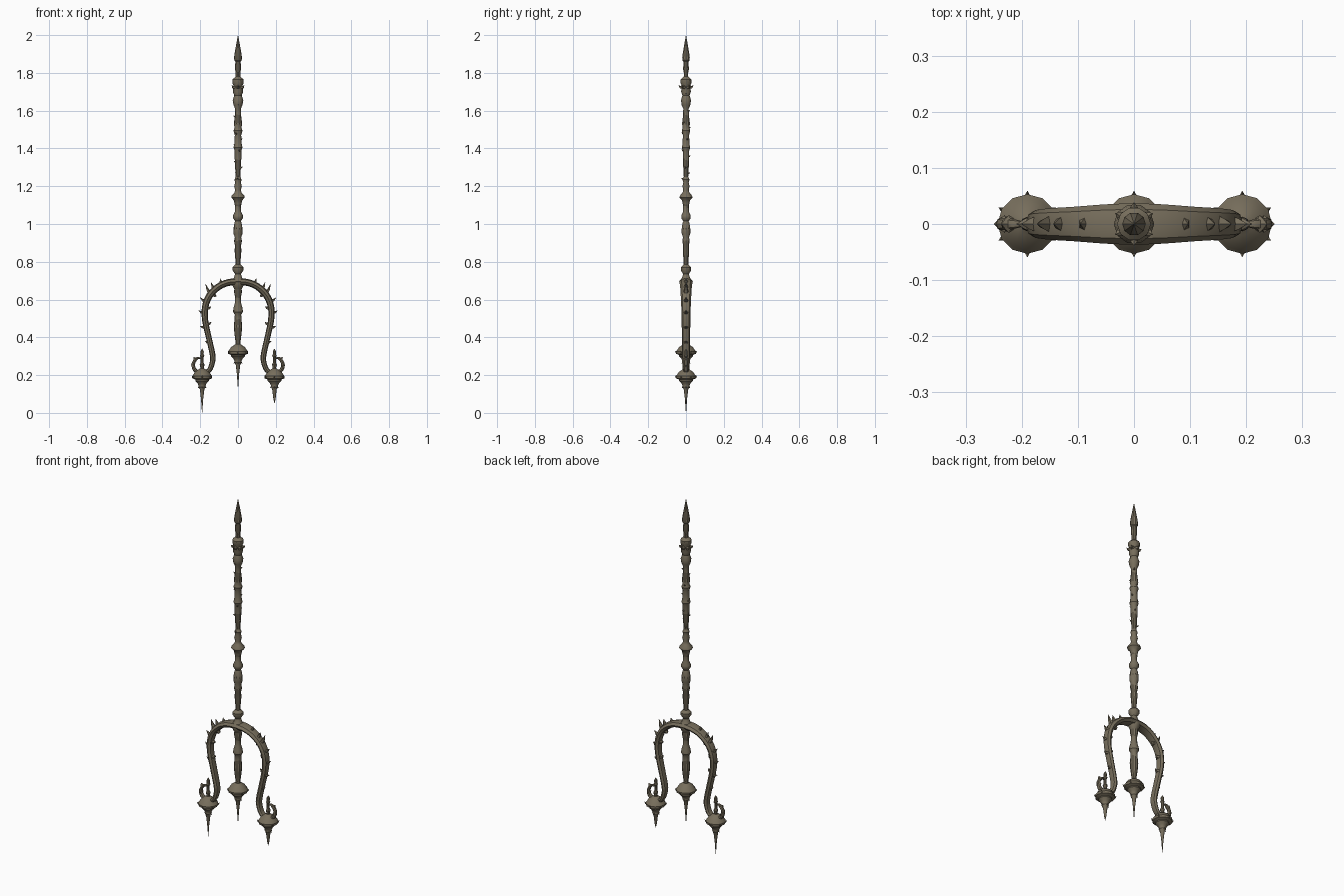
import bpy, bmesh, math
from mathutils import Vector

if "Cube" in bpy.data.objects:
    bpy.data.objects.remove(bpy.data.objects["Cube"])

mat = bpy.data.materials.new("aged bronze")
mat.diffuse_color = (0.185, 0.157, 0.108, 1)
mat.use_nodes = True
mat.node_tree.nodes["Principled BSDF"].inputs["Base Color"].default_value = mat.diffuse_color


def finish(bm, name, angle=35):
    bmesh.ops.recalc_face_normals(bm, faces=bm.faces)
    me = bpy.data.meshes.new(name)
    bm.to_mesh(me)
    bm.free()
    me.materials.append(mat)
    ob = bpy.data.objects.new(name, me)
    bpy.context.collection.objects.link(ob)
    bpy.ops.object.select_all(action='DESELECT')
    ob.select_set(True)
    bpy.context.view_layer.objects.active = ob
    bpy.ops.object.shade_smooth_by_angle(angle=math.radians(angle))
    return ob


def skin(bm, rings):
    """Bridge rings of points into a closed tube."""
    vs = [[bm.verts.new(p) for p in r] for r in rings]
    n = len(vs[0])
    for a, b in zip(vs, vs[1:]):
        for i in range(n):
            j = (i + 1) % n
            bm.faces.new((a[i], a[j], b[j], b[i]))
    bm.faces.new(vs[0][::-1])
    bm.faces.new(vs[-1])


def lathe(bm, profile, x=0.0, n=10):
    """Turn a (radius, z) profile about a vertical axis."""
    skin(bm, [[(x + r * math.cos(2 * math.pi * i / n), r * math.sin(2 * math.pi * i / n), z)
               for i in range(n)] for r, z in profile])


def sweep(bm, pts, radii, side, n=8):
    """Sweep an ellipse (in-plane, sideways radii) along a planar path."""
    pts = [Vector(p) for p in pts]
    side = Vector(side).normalized()
    rings = []
    for k, p in enumerate(pts):
        t = (pts[min(k + 1, len(pts) - 1)] - pts[max(k - 1, 0)]).normalized()
        u = side.cross(t)
        ra, rb = radii[k]
        rings.append([p + u * ra * math.cos(2 * math.pi * i / n) + side * rb * math.sin(2 * math.pi * i / n)
                      for i in range(n)])
    skin(bm, rings)


def thorn(bm, base, out, length, r, hook=(0, 0, 1), wide=1.0):
    """Hooked thorn: leaves along 'out' and bends towards 'hook'."""
    base, out, hook = Vector(base), Vector(out).normalized(), Vector(hook)
    side = out.cross(hook)
    if side.length < 0.05:
        side = Vector((0, 1, 0))
    pts = [base, base + out * length * 0.5, base + out * length * 0.9 + hook * length * 0.4]
    sweep(bm, pts, [(r, r * wide), (r * 0.6, r * 0.6 * wide), (0.0006, 0.0006)], side, 5)


def smooth_path(ctrl, sub=3):
    """Catmull-Rom through tuples of any size."""
    out = []
    for i in range(len(ctrl) - 1):
        p = [ctrl[max(i - 1, 0)], ctrl[i], ctrl[i + 1], ctrl[min(i + 2, len(ctrl) - 1)]]
        for s in range(sub):
            t = s / sub
            out.append(tuple(0.5 * (2 * b + (c - a) * t + (2 * a - 5 * b + 4 * c - d) * t * t
                                    + (3 * b - a - 3 * c + d) * t ** 3) for a, b, c, d in zip(*p)))
    return out + [ctrl[-1]]


# spear tip with its neck
bm = bmesh.new()
lathe(bm, [(.0006, 2.0), (.008, 1.96), (.017, 1.91), (.021, 1.88), (.019, 1.865), (.014, 1.86),
           (.016, 1.82), (.012, 1.80), (.013, 1.75)])
finish(bm, "spear_tip")

# turned upper shaft
bm = bmesh.new()
lathe(bm, [(.013, 1.78), (.030, 1.765), (.030, 1.745), (.024, 1.735), (.027, 1.70), (.020, 1.68),
           (.028, 1.655), (.024, 1.63), (.015, 1.61), (.017, 1.57), (.022, 1.53), (.018, 1.51),
           (.024, 1.495), (.017, 1.47), (.020, 1.42), (.024, 1.405), (.018, 1.39), (.017, 1.33),
           (.013, 1.26), (.012, 1.24)])
# leaf points around the crown
for i in range(6):
    a = math.pi / 6 + i * math.pi / 3
    d = (math.cos(a), math.sin(a), 0)
    thorn(bm, (d[0] * .022, d[1] * .022, 1.725), d, .018, .012, (0, 0, 1), 1.0)
# small thorns winding down the shaft
for i in range(16):
    a, z = i * 2.4, 1.69 - i * .03
    d = (math.cos(a), math.sin(a), -.2)
    thorn(bm, (d[0] * .012, d[1] * .012, z), d, .015, .007)
finish(bm, "upper_shaft")

# turned middle shaft with knops
bm = bmesh.new()
lathe(bm, [(.013, 1.25), (.019, 1.235), (.015, 1.22), (.020, 1.20), (.015, 1.18), (.020, 1.165),
           (.034, 1.15), (.036, 1.14), (.022, 1.125), (.017, 1.10), (.016, 1.065), (.026, 1.045),
           (.026, 1.03), (.015, 1.015), (.019, 1.005), (.024, .975), (.024, .95), (.017, .93),
           (.021, .91), (.016, .885), (.018, .86), (.014, .81), (.014, .785), (.029, .77),
           (.029, .755), (.016, .735), (.022, .715), (.034, .70), (.034, .685), (.025, .665),
           (.016, .65)])
finish(bm, "middle_shaft")

# central prong
bm = bmesh.new()
lathe(bm, [(.018, .67), (.021, .64), (.016, .615), (.017, .58), (.024, .555), (.026, .535),
           (.017, .52), (.019, .49), (.022, .46), (.019, .42), (.013, .375), (.016, .35)])
finish(bm, "central_prong")


def pendant(name, x, top, tip):
    """Domed disc with studs and a long downward spike."""
    bm = bmesh.new()
    z = top
    lathe(bm, [(.012, z + .04), (.020, z + .034), (.038, z + .022), (.048, z + .006), (.053, z),
               (.052, z - .012), (.036, z - .019), (.036, z - .025), (.024, z - .038), (.018, z - .052),
               (.019, z - .058), (.012, z - .07), (.006, z - .12), (.0006, tip)], x, 12)
    for i in range(6):
        a = math.pi / 2 + i * math.pi / 3
        d = (math.cos(a), math.sin(a), 0)
        thorn(bm, (x + d[0] * .046, d[1] * .046, z - .006), d, .014, .007, (0, 0, 1.5))
    for i in range(4):
        a = i * math.pi / 2
        d = (math.cos(a), math.sin(a), -.6)
        thorn(bm, (x + d[0] * .012, d[1] * .012, z - .055), d, .014, .006, (0, 0, -.4))
    finish(bm, name)


pendant("central_pendant", 0, .325, .13)
pendant("left_pendant", -.19, .195, 0)
pendant("right_pendant", .193, .195, .05)

# curved arms: (x, z, in-plane radius, sideways radius), ending in a curl
arm = [(0, .695, .019, .037), (.05, .690, .018, .035), (.10, .668, .018, .031), (.147, .622, .018, .028),
       (.171, .56, .017, .025), (.171, .49, .016, .023), (.152, .40, .015, .022), (.132, .31, .015, .021),
       (.132, .27, .014, .02), (.150, .225, .013, .019), (.190, .208, .011, .016), (.226, .228, .010, .013),
       (.233, .262, .009, .011), (.212, .290, .007, .009), (.190, .287, .002, .003)]
# thorns on the arms: (x, z, outward x, outward z, length)
spikes = [(.085, .682, .3, 1, .026), (.125, .655, .5, 1, .034), (.148, .635, .5, .9, .045),
          (.168, .59, 1, .4, .034), (.176, .53, 1, .1, .032), (.166, .455, 1, -.2, .034),
          (.148, .375, 1, -.1, .026), (.125, .625, -.8, -.7, .022), (.160, .555, -1, 0, .024),
          (.158, .47, -1, .2, .024), (.228, .245, 1, .3, .020), (.222, .282, .8, .8, .016)]
for s, name, shift in ((-1, "left", -.003), (1, "right", .004)):
    bm = bmesh.new()
    path = smooth_path(arm)
    place = lambda x: s * x + shift * min(1, x / .1)
    sweep(bm, [(place(p[0]), 0, p[1]) for p in path], [(p[2], p[3]) for p in path], (0, 1, 0), 8)
    for x, z, ox, oz, l in spikes:
        thorn(bm, (place(x), 0, z), (s * ox, 0, oz), l, .012, (s * .1, 0, .7), 1.4)
    finish(bm, name + "_arm")

    # finial standing inside the curl
    bm = bmesh.new()
    lathe(bm, [(.012, .215), (.009, .24), (.013, .255), (.008, .265), (.008, .295), (.012, .302),
               (.008, .31), (.009, .325), (.0006, .34)], -.19 if s < 0 else .193, 8)
    finish(bm, name + "_finial")
